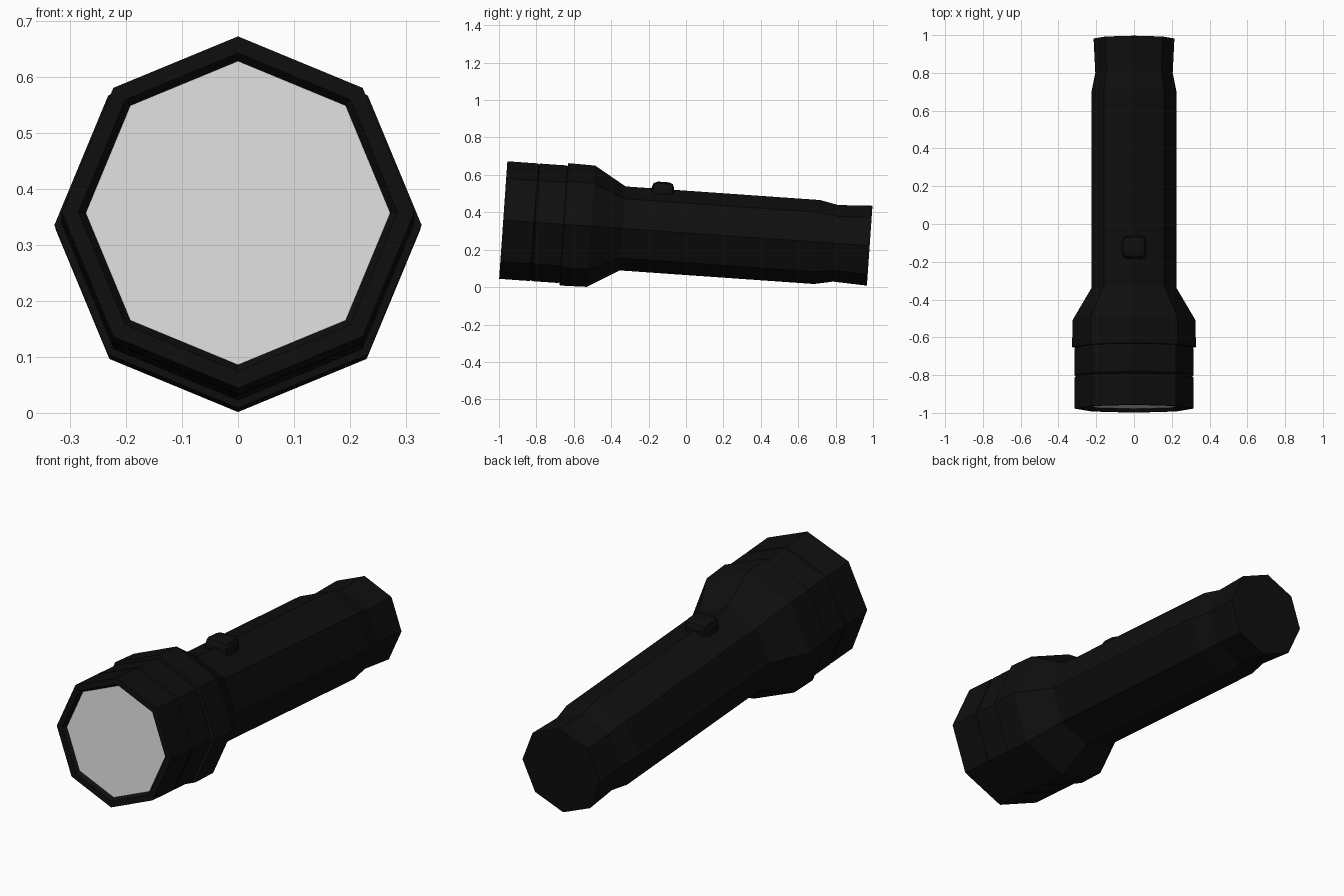
import bpy, bmesh
from math import sin, cos, radians, tau
from mathutils import Matrix

cube = bpy.data.objects.get("Cube")
if cube:
    bpy.data.objects.remove(cube, do_unlink=True)

SIDES = 8
# The torch rests tilted, with its head slightly raised
POSE = Matrix.Translation((0, 0.0025, 0.29)) @ Matrix.Rotation(radians(-4), 4, 'X')


def material(name, value, rough):
    mat = bpy.data.materials.new(name)
    mat.use_nodes = True
    colour = (value, value, value, 1)
    mat.diffuse_color = colour
    shader = mat.node_tree.nodes["Principled BSDF"]
    shader.inputs["Base Color"].default_value = colour
    shader.inputs["Roughness"].default_value = rough
    return mat


BLACK = material("black_casing", 0.0045, 0.6)
GLASS = material("pale_lens", 0.72, 0.5)


def finish(name, bm, mat):
    bmesh.ops.recalc_face_normals(bm, faces=bm.faces[:])
    mesh = bpy.data.meshes.new(name)
    bm.to_mesh(mesh)
    bm.free()
    mesh.materials.append(mat)
    obj = bpy.data.objects.new(name, mesh)
    obj.matrix_world = POSE
    bpy.context.collection.objects.link(obj)
    return obj


def lathe(name, profile, mat, caps=(True, True)):
    """Sweep (position along y, radius) points into a faceted tube."""
    bm = bmesh.new()
    rings = [[bm.verts.new((r * cos(tau * i / SIDES), y, r * sin(tau * i / SIDES)))
              for i in range(SIDES)] for y, r in profile]
    for a, b in zip(rings, rings[1:]):
        for i in range(SIDES):
            j = (i + 1) % SIDES
            bm.faces.new((a[i], a[j], b[j], b[i]))
    for ring, wanted in zip((rings[0], rings[-1]), caps):
        if wanted:
            bm.faces.new(ring)
    return finish(name, bm, mat)


# Head: bezel with a sunken inner lip, then a second ring behind a groove
lathe("bezel", [(-0.962, 0.272), (-0.982, 0.285), (-0.982, 0.315),
                (-0.817, 0.315), (-0.812, 0.309)], BLACK)
lathe("head_ring", [(-0.812, 0.309), (-0.805, 0.315),
                    (-0.668, 0.315), (-0.658, 0.312)], BLACK)
lathe("lens", [(-0.964, 0.272), (-0.955, 0.272)], GLASS)

# Flared collar, handle and tail
lathe("collar", [(-0.658, 0.312), (-0.656, 0.328), (-0.512, 0.325),
                 (-0.342, 0.225)], BLACK)
lathe("handle", [(-0.342, 0.225), (0.70, 0.225), (0.80, 0.205)], BLACK)
lathe("tail_cap", [(0.80, 0.205), (0.982, 0.214)], BLACK)

# Rounded switch button on the upper ridge
bm = bmesh.new()
bmesh.ops.create_cube(bm, size=1, matrix=Matrix.Translation((0, -0.142, 0.222))
                      @ Matrix.Diagonal((0.13, 0.12, 0.082, 1)))
top_edges = [e for e in bm.edges if max(v.co.z for v in e.verts) > 0.25]
bmesh.ops.bevel(bm, geom=top_edges, offset=0.03, segments=2, profile=0.5,
                affect='EDGES')
finish("switch_button", bm, BLACK)
